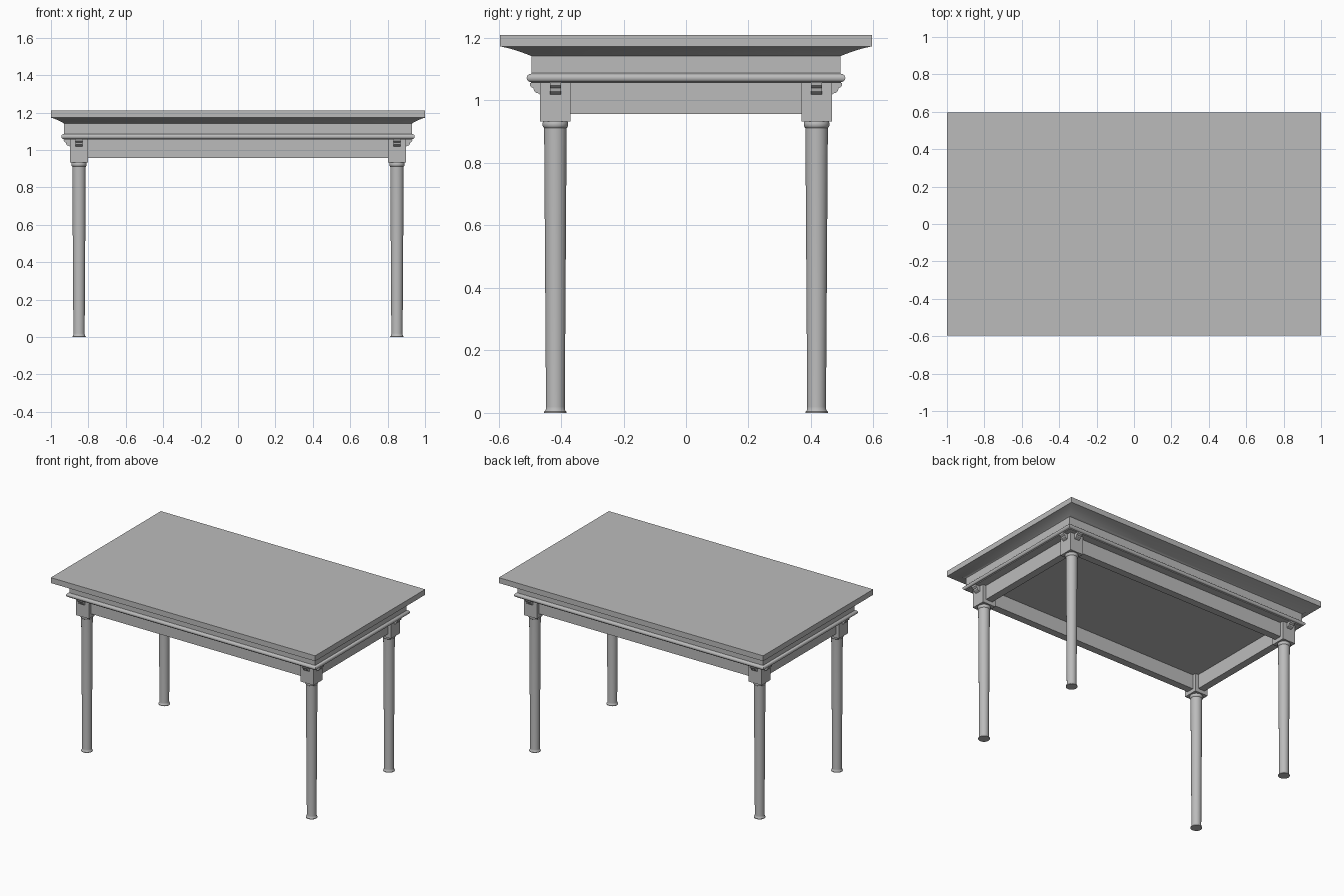
import bpy, bmesh, math
from mathutils import Matrix

old = bpy.data.objects.get("Cube")
if old:
    bpy.data.objects.remove(old, do_unlink=True)

GREY = (0.5, 0.5, 0.5, 1)
mat = bpy.data.materials.new("plain grey")
mat.use_nodes = True
mat.diffuse_color = GREY
mat.node_tree.nodes["Principled BSDF"].inputs["Base Color"].default_value = GREY

LEG_X, LEG_Y = 0.85, 0.418
HALF_X, HALF_Y = 1.0, 0.595
RAIL_TOP = 1.055


def finish(bm, name, smooth=None):
    bmesh.ops.recalc_face_normals(bm, faces=bm.faces)
    mesh = bpy.data.meshes.new(name)
    bm.to_mesh(mesh)
    bm.free()
    mesh.materials.append(mat)
    obj = bpy.data.objects.new(name, mesh)
    bpy.context.collection.objects.link(obj)
    if smooth:
        bpy.ops.object.select_all(action='DESELECT')
        obj.select_set(True)
        bpy.context.view_layer.objects.active = obj
        bpy.ops.object.shade_smooth_by_angle(angle=math.radians(smooth))
    return obj


def box(name, size, centre):
    bm = bmesh.new()
    bmesh.ops.create_cube(bm, size=1, matrix=Matrix.Translation(centre)
                          @ Matrix.Diagonal((*size, 1)))
    return finish(bm, name)


def loft(name, rings, smooth):
    """Bridge a stack of closed rings and cap both ends."""
    bm = bmesh.new()
    loops = [[bm.verts.new(p) for p in ring] for ring in rings]
    n = len(loops[0])
    for a, b in zip(loops, loops[1:]):
        for i in range(n):
            j = (i + 1) % n
            bm.faces.new((a[i], a[j], b[j], b[i]))
    bm.faces.new(loops[0])
    bm.faces.new(loops[-1])
    return finish(bm, name, smooth)


# Moulded top: (inset in x, inset in y, height) from the board down to the bead
profile = [(0, 0, 1.21), (0, 0, 1.173)]
for i in range(1, 7):                      # shallow cove under the board
    t = i / 6
    profile.append((0.07 * t, 0.1 * t, 1.173 - 0.031 * t + 0.003 * math.sin(math.pi * t)))
profile.append((0.07, 0.1, 1.087))         # frieze
for i in range(9):                         # rounded bead
    a = math.pi * i / 8
    out = 0.013 * math.sin(a)
    profile.append((0.068 - out, 0.098 - out, 1.072 + 0.013 * math.cos(a)))
profile.append((0.07, 0.1, RAIL_TOP))
rings = []
for ix, iy, z in profile:
    x, y = HALF_X - ix, HALF_Y - iy
    rings.append([(-x, -y, z), (x, -y, z), (x, y, z), (-x, y, z)])
loft("moulded_top", rings, 35)

# Aprons between the posts
for s, side in ((-1, "front"), (1, "back")):
    box(side + "_apron", (2 * LEG_X, 0.05, 0.098), (0, s * LEG_Y, 1.006))
for s, side in ((-1, "right"), (1, "left")):
    box(side + "_apron", (0.05, 2 * LEG_Y, 0.098), (s * LEG_X, 0, 1.006))

# Turned leg profile: (radius, height)
LEG = [(0.036, 0), (0.036, 0.004), (0.031, 0.009), (0.03, 0.02), (0.036, 0.912),
       (0.038, 0.914), (0.041, 0.919), (0.041, 0.928), (0.038, 0.934)]
# Scroll bracket side profile: (distance out from post, height)
SCROLL = [(-0.002, RAIL_TOP), (0.033, RAIL_TOP), (0.032, 1.047), (0.027, 1.042),
          (0.021, 1.039), (0.019, 1.03), (0.014, 1.025), (0.007, 1.023), (-0.002, 1.018)]


def bracket(name, cx, cy, angle):
    turn = Matrix.Translation((cx, cy, 0)) @ Matrix.Rotation(angle, 4, 'Z')
    sides = []
    for w in (-0.018, 0.018):
        bm_ring = [turn @ Matrix.Translation((0.049 + d, w, z)) for d, z in SCROLL]
        sides.append([m.translation for m in bm_ring])
    loft(name, sides, 30)


for sx, lr in ((-1, "right"), (1, "left")):
    for sy, fb in ((-1, "front"), (1, "back")):
        cx, cy, tag = sx * LEG_X, sy * LEG_Y, fb + "_" + lr
        box(tag + "_post", (0.098, 0.098, 0.125), (cx, cy, 0.9945))
        circle = [(math.cos(math.tau * k / 32), math.sin(math.tau * k / 32)) for k in range(32)]
        loft(tag + "_leg", [[(cx + r * c, cy + r * s, z) for c, s in circle]
                            for r, z in LEG], 40)
        bracket(tag + "_side_bracket", cx, cy, 0 if sx > 0 else math.pi)
        bracket(tag + "_face_bracket", cx, cy, sy * math.pi / 2)
